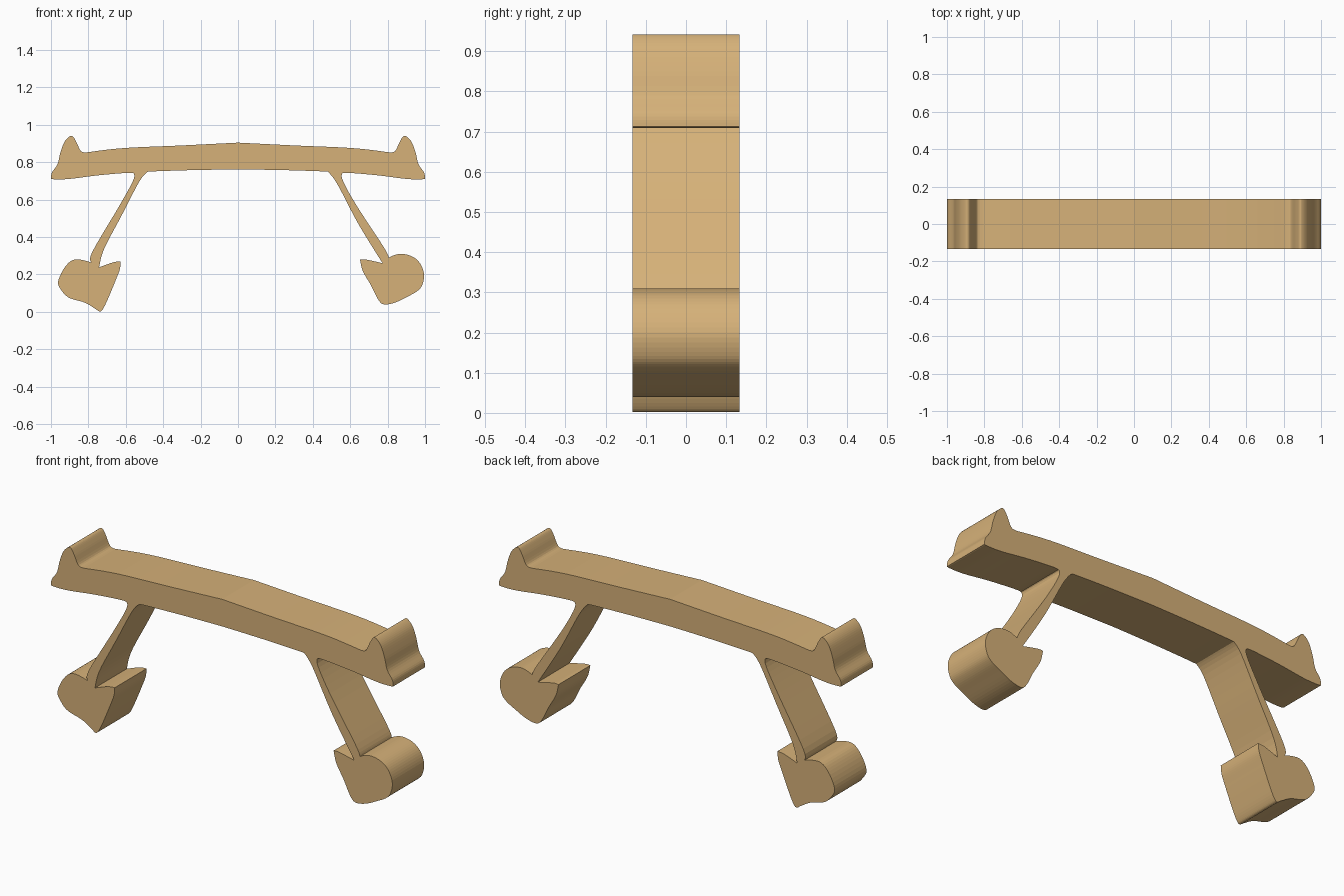
import bpy
import bmesh
from mathutils import Vector

HALF_DEPTH = 0.133
STEPS = 5

if "Cube" in bpy.data.objects:
    bpy.data.objects.remove(bpy.data.objects["Cube"], do_unlink=True)

wood = bpy.data.materials.new("light_tan_wood")
wood.use_nodes = True
tan = (0.67, 0.44, 0.19, 1)
wood.diffuse_color = tan
wood.node_tree.nodes["Principled BSDF"].inputs["Base Color"].default_value = tan


def smooth_run(points):
    """Curve through the points, keeping both ends as sharp corners."""
    pts = [Vector(p) for p in points]
    padded = [pts[0]] + pts + [pts[-1]]
    curve = []
    for a, b, c, d in zip(padded, padded[1:], padded[2:], padded[3:]):
        for i in range(STEPS):
            t = i / STEPS
            curve.append(0.5 * (2 * b + (c - a) * t
                                + (2 * a - 5 * b + 4 * c - d) * t ** 2
                                + (3 * b - a - 3 * c + d) * t ** 3))
    return curve + [pts[-1]]


def mirrored(points):
    return [(-x, z) for x, z in reversed(points)]


def extrude_part(name, runs):
    """Join the runs into a closed outline and extrude it along y."""
    outline = []
    for run in runs:
        for p in smooth_run(run):
            if not outline or (p - outline[-1]).length > 0.0005:
                outline.append(p)
    if (outline[0] - outline[-1]).length < 0.0005:
        outline.pop()
    bm = bmesh.new()
    front = bm.faces.new([bm.verts.new((p.x, -HALF_DEPTH, p.y)) for p in outline])
    result = bmesh.ops.extrude_face_region(bm, geom=[front], use_keep_orig=True)
    moved = [g for g in result["geom"] if isinstance(g, bmesh.types.BMVert)]
    bmesh.ops.translate(bm, verts=moved, vec=(0, 2 * HALF_DEPTH, 0))
    bmesh.ops.recalc_face_normals(bm, faces=bm.faces)
    mesh = bpy.data.meshes.new(name)
    bm.to_mesh(mesh)
    bm.free()
    mesh.materials.append(wood)
    part = bpy.data.objects.new(name, mesh)
    bpy.context.collection.objects.link(part)


# Arched rail with an upturned horn at each end
rail_top = [(0, .905), (.3, .89), (.61, .876), (.81, .853)]
horn = [(.81, .853), (.84, .86), (.865, .91), (.885, .94), (.905, .935),
        (.93, .905), (.95, .85), (.965, .79), (.995, .745), (1, .712)]
wing_under = [(1, .712), (.98, .709), (.9, .711), (.75, .73), (.6, .743), (.56, .742)]
middle_under = [(.56, .742), (.48, .75), (.25, .758), (0, .762)]
half = [rail_top, horn, wing_under, middle_under]
extrude_part("rail", half + [mirrored(run) for run in reversed(half)])

# Slanted struts, slightly sunk into the rail and feet
strut_top = [(.475, .755), (.57, .75)]
extrude_part("left_strut", [
    strut_top,
    [(.57, .75), (.556, .714), (.63, .575), (.78, .345), (.807, .288)],
    [(.775, .257), (.642, .473), (.529, .687), (.475, .755)]])
extrude_part("right_strut", [
    mirrored(strut_top),
    [(-.475, .755), (-.524, .703), (-.62, .52), (-.717, .334), (-.743, .236)],
    [(-.786, .264), (-.778, .323), (-.63, .575), (-.556, .714), (-.57, .75)]])

# Heart-like feet, each with its own outline
extrude_part("left_foot", [
    [(.775, .26), (.807, .291), (.866, .31), (.93, .297), (.973, .26),
     (.995, .2), (.984, .142), (.957, .11), (.909, .083), (.84, .05),
     (.78, .04), (.749, .067), (.711, .142), (.668, .217), (.652, .28)],
    [(.652, .28), (.684, .28), (.775, .26)]])
extrude_part("right_foot", [
    [(-.743, .238), (-.786, .265), (-.872, .28), (-.925, .24), (-.962, .16),
     (-.94, .11), (-.9, .074), (-.82, .05), (-.765, .018), (-.738, .002),
     (-.717, .024), (-.685, .094), (-.652, .174), (-.632, .227), (-.627, .27)],
    [(-.627, .27), (-.668, .265), (-.743, .238)]])
